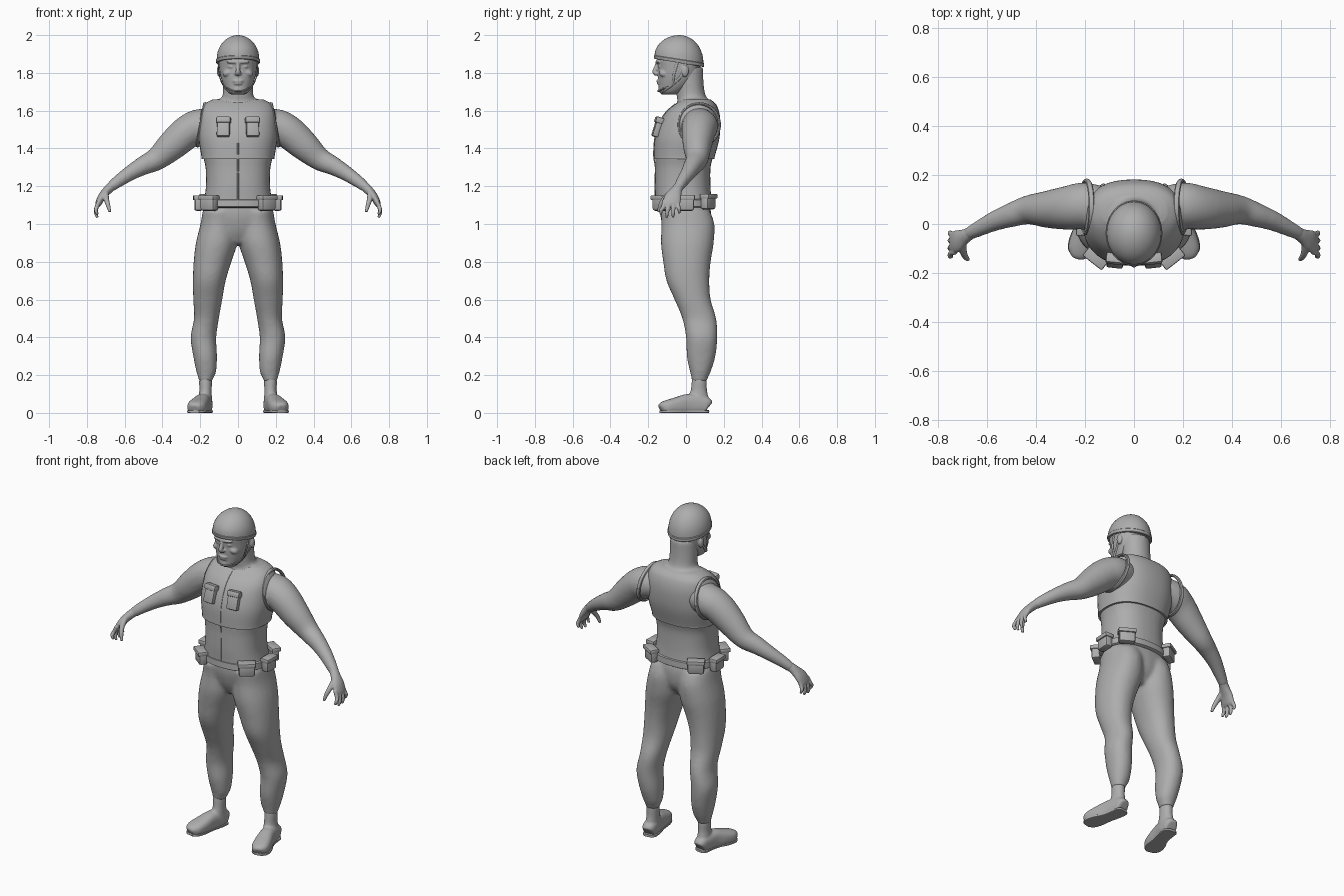
import bpy, bmesh, math
from mathutils import Vector, Matrix

grey = bpy.data.materials.new("plain_grey")
grey.diffuse_color = (0.42, 0.42, 0.42, 1)
X, Y, Z = Vector((1, 0, 0)), Vector((0, 1, 0)), Vector((0, 0, 1))


def smooth_path(st, steps):
    """Catmull-Rom interpolation of station tuples."""
    st = [Vector(s) for s in st]
    out = []
    for i in range(len(st) - 1):
        p0, p1, p2, p3 = st[max(i - 1, 0)], st[i], st[i + 1], st[min(i + 2, len(st) - 1)]
        for k in range(steps):
            t = k / steps
            out.append(0.5 * (2 * p1 + (p2 - p0) * t + (2 * p0 - 5 * p1 + 4 * p2 - p3) * t * t
                              + (3 * p1 - p0 - 3 * p2 + p3) * t ** 3))
    return out + [st[-1]]


def tube(bm, stations, axis=None, n=24, p=2.0, steps=4, s=1):
    """Loft of superellipses (x, y, z, ra, rb); level rings unless an axis is given."""
    path = smooth_path(stations, steps)
    rings = []
    for i, q in enumerate(path):
        c = Vector(q[:3])
        a, b = X, Y
        if axis is not None:
            t = (Vector(path[min(i + 1, len(path) - 1)][:3]) - Vector(path[max(i - 1, 0)][:3])).normalized()
            a = (axis - t * axis.dot(t)).normalized()
            b = t.cross(a)
        ring = []
        for k in range(n):
            w = 2 * math.pi * k / n
            u, v = math.cos(w), math.sin(w)
            u = math.copysign(abs(u) ** (2 / p), u)
            v = math.copysign(abs(v) ** (2 / p), v)
            o = c + a * u * q[3] + b * v * q[4]
            ring.append(bm.verts.new((o.x * s, o.y, o.z)))
        rings.append(ring)
    for r0, r1 in zip(rings, rings[1:]):
        for k in range(n):
            bm.faces.new((r0[k], r0[(k + 1) % n], r1[(k + 1) % n], r1[k]))
    bm.faces.new(rings[0])
    bm.faces.new(rings[-1])


def ball(bm, loc, size, rot=0):
    m = Matrix.Translation(loc) @ Matrix.Rotation(rot, 4, 'Y') @ Matrix.Diagonal((*size, 1))
    bmesh.ops.create_uvsphere(bm, u_segments=20, v_segments=12, radius=1, matrix=m)


def finish(name, bm, mirror=False, voxel=0, relax=4):
    bmesh.ops.recalc_face_normals(bm, faces=bm.faces)
    me = bpy.data.meshes.new(name)
    bm.to_mesh(me)
    bm.free()
    me.materials.append(grey)
    ob = bpy.data.objects.new(name, me)
    bpy.context.collection.objects.link(ob)
    bpy.ops.object.select_all(action='DESELECT')
    ob.select_set(True)
    bpy.context.view_layer.objects.active = ob
    bpy.ops.object.shade_smooth_by_angle(angle=math.radians(40))
    if voxel:
        r = ob.modifiers.new("blend", 'REMESH')
        r.mode, r.voxel_size, r.use_smooth_shade = 'VOXEL', voxel, True
        sm = ob.modifiers.new("relax", 'SMOOTH')
        sm.factor, sm.iterations = 0.5, relax
    if mirror:
        ob.modifiers.new("mirror", 'MIRROR').use_mirror_merge = False
    return ob


# trousers: two legs blended into a pelvis
leg = [(.172, .07, .165, .036, .04), (.17, .073, .19, .042, .045), (.168, .076, .22, .053, .056),
       (.174, .08, .3, .063, .076), (.183, .083, .4, .068, .083), (.167, .07, .5, .066, .09),
       (.16, .035, .6, .077, .096), (.152, .01, .7, .087, .114), (.135, .005, .8, .1, .126),
       (.113, .007, .9, .11, .14), (.1, .01, 1.0, .099, .14), (.095, -.005, 1.07, .092, .132)]
bm = bmesh.new()
for s in (1, -1):
    tube(bm, leg, s=s, p=2.15)
tube(bm, [(0, 0, .895, .05, .08), (0, .005, .96, .15, .12), (0, 0, 1.04, .186, .135),
          (0, -.005, 1.1, .18, .13)], p=2.3)
finish("trousers", bm, voxel=.01, relax=8)

# jacket: trunk (z, half width, front, back) blended with arms and neck
trunk = [(1.085, .18, -.155, .135), (1.1, .188, -.164, .14), (1.13, .18, -.163, .135),
         (1.2, .17, -.165, .13), (1.3, .172, -.162, .13), (1.36, .186, -.163, .145),
         (1.45, .2, -.158, .168), (1.53, .198, -.135, .174), (1.59, .19, -.1, .168),
         (1.635, .168, -.05, .15), (1.66, .125, -.01, .12)]


def level(rows, grow=0):
    return [(0, (f + b) / 2, z, w + grow, (b - f) / 2 + grow) for z, w, f, b in rows]


arm = [(.12, .07, 1.53, .08, .075), (.2, .075, 1.52, .095, .09), (.27, .066, 1.485, .09, .089),
       (.35, .06, 1.415, .077, .08), (.43, .058, 1.345, .06, .062), (.5, .037, 1.31, .05, .051),
       (.57, .012, 1.27, .041, .041), (.64, -.022, 1.222, .032, .033), (.68, -.042, 1.19, .027, .027)]
neck = [(0, .05, 1.58, .12, .1), (0, .04, 1.645, .1, .085), (0, .027, 1.68, .082, .077),
        (0, .02, 1.74, .08, .074), (0, .01, 1.83, .082, .08)]
bm = bmesh.new()
tube(bm, level(trunk), p=2.4, n=32)
tube(bm, neck)
for s in (1, -1):
    tube(bm, arm, Y, s=s)
finish("jacket_and_arms", bm, voxel=.01, relax=8)

# vest shell, with a hem step at its lower edge
bm = bmesh.new()
tube(bm, level([(1.345, .186, -.163, .142)] + trunk[5:], .008), p=2.4, n=40)
finish("vest", bm)

# trim around the vest armholes
bm = bmesh.new()
loop = []
for k in range(17):
    w = 2 * math.pi * k / 16
    loop.append((.193 - .02 * math.sin(w), .07 + .108 * math.cos(w), 1.525 + .112 * math.sin(w), .012, .008))
tube(bm, loop, X, n=8, steps=2)
finish("armhole_trim", bm, mirror=True)

# centre seam down the front
bm = bmesh.new()
tube(bm, [(0, f - (.0075 if z > 1.34 else 0), z, .004, .003) for z, w, f, b in trunk[1:10]], X, n=8)
finish("front_seam", bm)

# belt
bm = bmesh.new()
tube(bm, [(0, -.012, z, .186 + g, .15 + g) for z, g in ((1.088, 0), (1.092, .006), (1.128, .004), (1.132, -.004))],
     p=2.4, n=40, steps=1)
finish("belt", bm)


# pouches: rounded box with an overlapping flap
def box(bm, size, m):
    part = bmesh.ops.create_cube(bm, size=1, matrix=Matrix.Diagonal((*size, 1)))
    edges = list({e for v in part['verts'] for e in v.link_edges})
    res = bmesh.ops.bevel(bm, geom=edges, offset=min(size) * .25, segments=2, affect='EDGES', profile=.5)
    verts = {v for v in part['verts'] if v.is_valid} | set(res['verts'])
    bmesh.ops.transform(bm, matrix=m, verts=list(verts))


def pouch(name, loc, size, turn, tilt=0):
    bm = bmesh.new()
    m = Matrix.Translation(loc) @ Matrix.Rotation(turn, 4, 'Z') @ Matrix.Rotation(tilt, 4, 'X')
    w, d, h = size
    box(bm, size, m)
    box(bm, (w + .01, d + .01, h * .32), m @ Matrix.Translation((0, -.002, h * .36)))
    finish(name, bm, mirror=True)


pouch("front_pouch", (.152, -.134, 1.11), (.09, .05, .08), math.radians(38))
pouch("side_pouch", (.208, 0, 1.11), (.085, .045, .08), math.radians(88))
pouch("back_pouch", (.15, .118, 1.118), (.09, .045, .08), math.radians(150))
pouch("chest_pouch", (.077, -.151, 1.512), (.068, .034, .105), math.radians(6), math.radians(-17))

# hands
bm = bmesh.new()
tube(bm, [(.665, -.035, 1.203, .025, .025), (.69, -.05, 1.18, .03, .024), (.72, -.068, 1.145, .044, .021),
          (.738, -.078, 1.11, .046, .017), (.743, -.08, 1.095, .04, .012)], Y)
for ky, ty, tz in ((-.114, -.132, 1.05), (-.09, -.101, 1.034), (-.066, -.068, 1.036), (-.043, -.036, 1.056)):
    tube(bm, [(.732, ky, 1.125, .012, .012), (.748, (ky * 2 + ty) / 3, 1.09, .0115, .0115),
              (.752, ty, tz + .022, .01, .01), (.744, ty, tz, .007, .007)], Y, n=10)
tube(bm, [(.7, -.075, 1.17, .016, .016), (.698, -.112, 1.135, .015, .015), (.688, -.135, 1.1, .012, .012),
          (.678, -.145, 1.063, .008, .008)], X, n=10)
finish("hand", bm, mirror=True, voxel=.004, relax=3)

# boots: foot, shaft and cuff, flat underneath
bm = bmesh.new()
tube(bm, [(.172, .122, .035, .025, .025), (.173, .112, .04, .037, .042), (.177, .07, .045, .042, .052),
          (.19, .01, .045, .043, .055), (.206, -.05, .037, .05, .046), (.22, -.1, .031, .05, .037),
          (.227, -.127, .027, .037, .029), (.23, -.137, .023, .02, .018)], X, p=2.6)
tube(bm, [(.174, .066, .03, .04, .05), (.174, .066, .08, .036, .052), (.172, .068, .12, .033, .043),
          (.172, .07, .165, .034, .04), (.172, .07, .2, .03, .036)])
for v in bm.verts:
    v.co.z = max(v.co.z, 0)
finish("boot", bm, mirror=True, voxel=.006, relax=4)

# soles
bm = bmesh.new()
tube(bm, [(.172, .12, .007, .02, .007), (.174, .105, .007, .04, .007), (.178, .06, .007, .042, .007),
          (.192, 0, .007, .041, .007), (.21, -.06, .007, .052, .007), (.224, -.11, .007, .048, .007),
          (.23, -.134, .007, .025, .007)], X, p=6)
finish("boot_sole", bm, mirror=True)

# head with brow, nose, cheeks, lips, chin and ears
bm = bmesh.new()
tube(bm, [(0, -.09, 1.685, .035, .035), (0, -.08, 1.7, .057, .062), (0, -.058, 1.735, .077, .087),
          (0, -.042, 1.78, .092, .107), (0, -.036, 1.83, .1, .113), (0, -.036, 1.88, .1, .118),
          (0, -.036, 1.93, .08, .09)], p=2.2, n=32)
ball(bm, (0, -.146, 1.858), (.062, .016, .011))
ball(bm, (0, -.128, 1.712), (.03, .02, .02))
ball(bm, (0, -.146, 1.757), (.029, .012, .007))
ball(bm, (0, -.143, 1.743), (.025, .012, .007))
ball(bm, (0, -.155, 1.797), (.019, .016, .011))
tube(bm, [(0, -.148, 1.86, .009, .01), (0, -.156, 1.83, .011, .013), (0, -.167, 1.805, .013, .012),
          (0, -.155, 1.79, .012, .01)], X, n=12)
for s in (1, -1):
    ball(bm, (.052 * s, -.116, 1.8), (.03, .027, .02), .4 * s)
    ball(bm, (.036 * s, -.137, 1.833), (.017, .012, .008))
    ball(bm, (.1 * s, -.005, 1.81), (.012, .02, .032))
finish("head", bm, voxel=.0045, relax=4)

# helmet: dome with a rolled rim, front edge higher than the back
dome = [(1.853, .99), (1.856, 1.01), (1.87, 1.01), (1.873, .98)]
dome += [(1.873 + .127 * math.sin(a), .98 * math.cos(a)) for a in [math.radians(9 * k) for k in range(1, 10)]]
dome.append((2.0, .02))
bm = bmesh.new()
tube(bm, [(0, -.037, z, .115 * k, .132 * k) for z, k in dome], n=40, steps=1)
for v in bm.verts:
    v.co.z -= (v.co.y + .037) * .17 * max(0, min(1, (2 - v.co.z) / .14))
finish("helmet", bm)

# chin strap and rear strap
bm = bmesh.new()
for y0, z1, yc in ((-.045, 1.705, -.142), (.0, 1.69, -.118)):
    tube(bm, [(.104, y0, 1.862, .007, .003), (.1, y0 - .02, 1.79, .007, .003),
              (.079, -.075, 1.735, .007, .003), (.052, -.118, z1 + .012, .007, .004),
              (.025, yc + .004, z1, .007, .004), (0, yc - .006, z1 - .001, .007, .004)], Y, n=8)
finish("chin_strap", bm, mirror=True)
